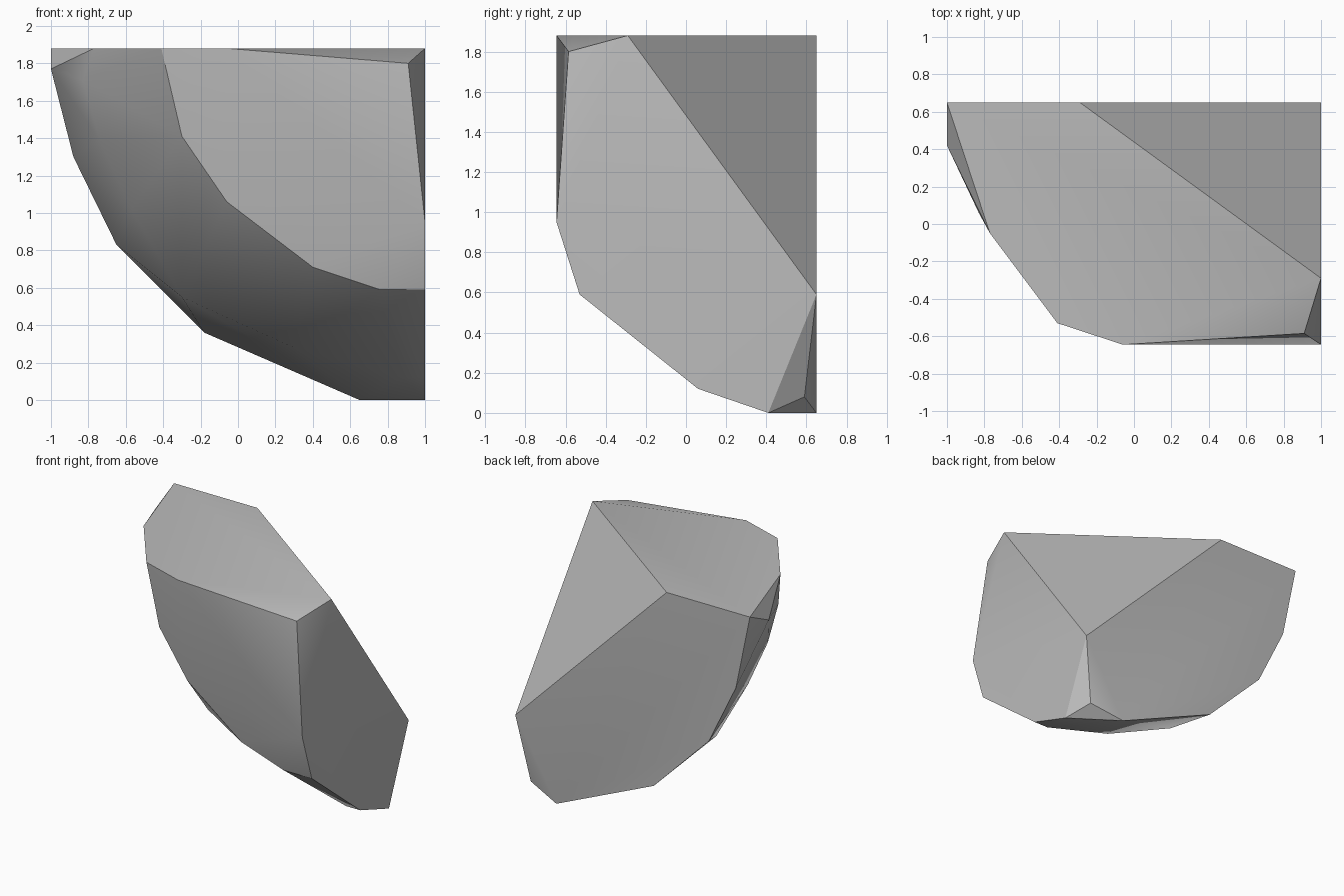
import bpy
import bmesh
import math

cube = bpy.data.objects.get("Cube")
if cube:
    bpy.data.objects.remove(cube, do_unlink=True)

BACK, SIDE, TOP = 0.65, 1.0, 1.88

# Stone colour
stone = bpy.data.materials.new("stone_grey")
stone.use_nodes = True
grey = (0.5, 0.5, 0.5, 1)
stone.diffuse_color = grey
stone.node_tree.nodes["Principled BSDF"].inputs["Base Color"].default_value = grey

# Contours of the curved outer side, as (x, z) at each depth y
contours = {
    -0.645: [(-0.06, TOP), (SIDE, 0.95)],
    -0.53: [(-0.41, TOP), (-0.3, 1.41), (-0.06, 1.06), (0.4, 0.71), (0.76, 0.59), (SIDE, 0.59)],
    0.06: [(-0.83, 1.71), (-0.74, 1.39), (-0.57, 1.02), (-0.3, 0.55), (0.3, 0.28),
           (0.88, 0.12), (SIDE, 0.12)],
    BACK: [(-SIDE, TOP), (-0.88, 1.3), (-0.65, 0.83), (-0.18, 0.36), (0.65, 0)],
}
points = [(x, y, z) for y, row in contours.items() for x, z in row]

# Slanted cut across the inner corner
points += [(-0.29, BACK, TOP), (SIDE, -0.29, TOP), (SIDE, BACK, 0.59)]

# Blunted outer corners and the remaining rim points
points += [(0.91, -0.585, 1.8), (0.91, 0.59, 0.08), (SIDE, 0.41, 0),
           (-SIDE, 0.42, 1.77), (-0.77, -0.05, TOP)]

# Wrap the contours in one faceted solid
bm = bmesh.new()
for p in points:
    bm.verts.new(p)
hull = bmesh.ops.convex_hull(bm, input=bm.verts[:])
loose = [v for v in bm.verts if not v.link_faces]
bmesh.ops.delete(bm, geom=loose, context='VERTS')
bmesh.ops.dissolve_limit(bm, angle_limit=math.radians(1), verts=bm.verts[:], edges=bm.edges[:])
bmesh.ops.recalc_face_normals(bm, faces=bm.faces[:])

mesh = bpy.data.meshes.new("rock_chunk")
bm.to_mesh(mesh)
bm.free()
mesh.materials.append(stone)
rock = bpy.data.objects.new("rock_chunk", mesh)
bpy.context.collection.objects.link(rock)

# Soft curved side, crisp cut edges
bpy.ops.object.select_all(action='DESELECT')
rock.select_set(True)
bpy.context.view_layer.objects.active = rock
bpy.ops.object.shade_smooth_by_angle(angle=math.radians(30))
